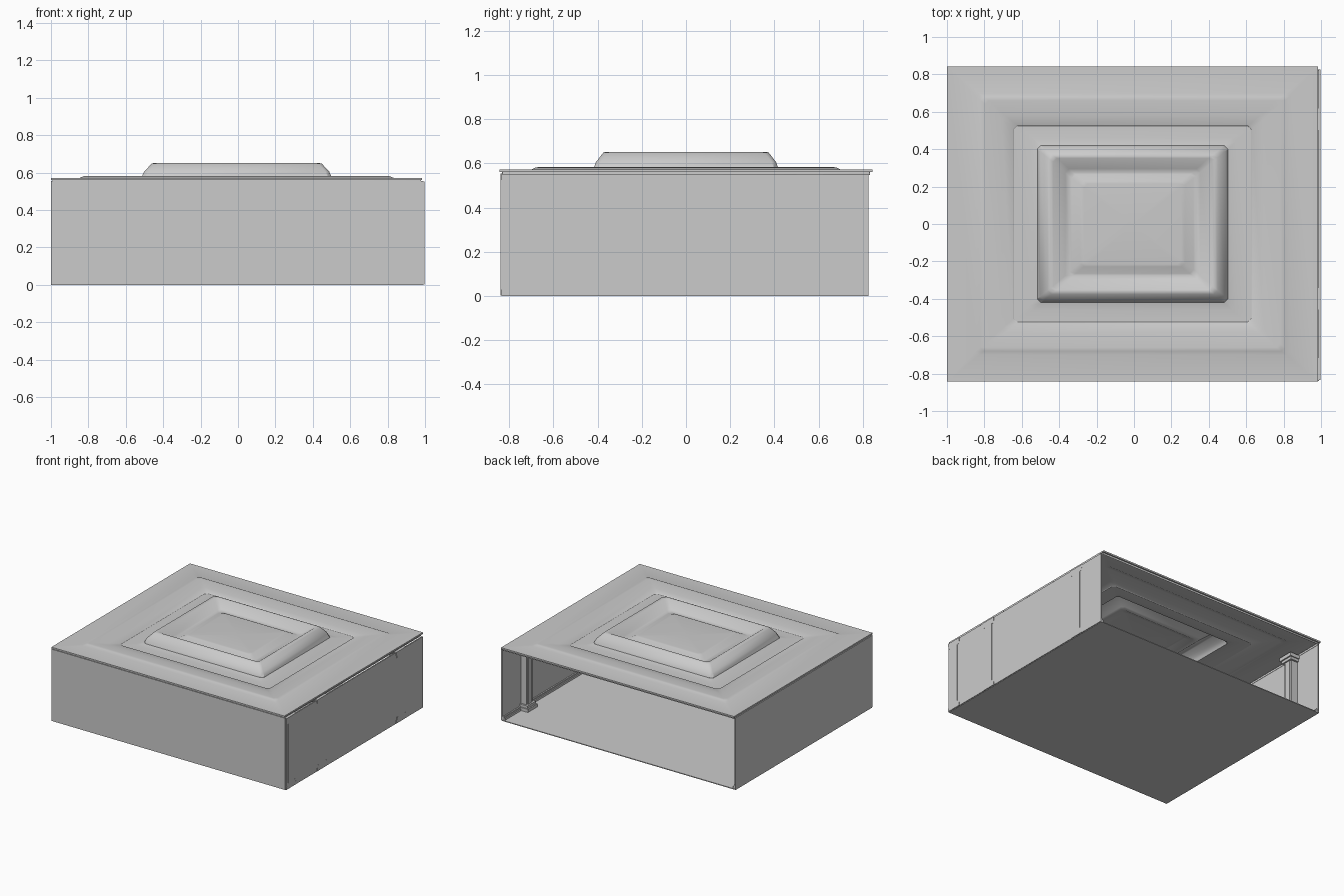
import bpy, bmesh

if "Cube" in bpy.data.objects:
    bpy.data.objects.remove(bpy.data.objects["Cube"])


def box(name, x0, x1, y0, y1, z0, z1):
    bpy.ops.mesh.primitive_cube_add(size=1, location=((x0 + x1) / 2, (y0 + y1) / 2, (z0 + z1) / 2))
    ob = bpy.context.object
    ob.name = name
    ob.scale = (x1 - x0, y1 - y0, z1 - z0)
    bpy.ops.object.transform_apply(location=False, rotation=False, scale=True)
    return ob


# Floor and three walls (the back stays open)
box("floor", -1, 0.99, -0.835, 0.825, 0, 0.006)
box("front_wall", -1, 0.99, -0.84, -0.832, 0.003, 0.555)
box("left_wall", -1, -0.992, -0.835, 0.825, 0.003, 0.555)
box("right_wall", 0.987, 0.996, -0.835, 0.825, 0.003, 0.55)

# Baseboards with a thin cap strip
for h, d in ((0.022, 0.018), (0.032, 0.01)):
    box("front_baseboard", -0.995, 0.99, -0.835, -0.832 + d, 0.004, h)
    box("left_baseboard", -0.995, -0.992 + d, -0.833, 0.82, 0.004, h)
    box("right_baseboard", 0.987 - d, 0.99, -0.833, 0.82, 0.004, h)


# Pilasters on side walls: stepped base, shaft, raised face, stepped capital
def pilaster(side, y):
    wall = 0.998 if side > 0 else -0.996
    parts = [(0.085, 0.06, 0.004, 0.03), (0.075, 0.052, 0.03, 0.05),
             (0.058, 0.038, 0.05, 0.505), (0.064, 0.024, 0.05, 0.505),
             (0.075, 0.052, 0.505, 0.525), (0.085, 0.06, 0.525, 0.552)]
    for depth, half, z0, z1 in parts:
        x = wall - side * depth
        box("pilaster", min(x, wall), max(x, wall), y - half, y + half, z0, z1)


for side in (-1, 1):
    for y in (0.56, -0.40, -0.775):
        pilaster(side, y)

# Tray ceiling: rectangular rings (half width, half depth, height) joined inward
rings = [(0.985, 0.832, 0.548), (0.985, 0.832, 0.56), (0.992, 0.843, 0.56), (0.992, 0.843, 0.572),
         (0.84, 0.70, 0.572), (0.815, 0.68, 0.582), (0.79, 0.66, 0.583),
         (0.70, 0.58, 0.57), (0.64, 0.53, 0.567), (0.635, 0.525, 0.562),
         (0.55, 0.46, 0.562), (0.51, 0.42, 0.572), (0.495, 0.408, 0.605),
         (0.455, 0.375, 0.648), (0.44, 0.362, 0.652), (0.425, 0.352, 0.65),
         (0.36, 0.295, 0.602), (0.34, 0.275, 0.596), (0.325, 0.265, 0.598),
         (0.28, 0.228, 0.618), (0.26, 0.215, 0.62)]
bm = bmesh.new()
prev = None
for hx, hy, z in rings:
    c = min(0.02, (0.992 - hx) * 0.12)  # small chamfer at inner corners
    pts = []
    for sx, sy in ((-1, -1), (1, -1), (1, 1), (-1, 1)):
        a, b = (sx * hx, sy * (hy - c)), (sx * (hx - c), sy * hy)
        pts += [a, b] if sx * sy > 0 else [b, a]
    ring = [bm.verts.new((x - 0.007, y, z)) for x, y in pts]
    if prev:
        for i in range(8):
            j = (i + 1) % 8
            bm.faces.new((prev[i], prev[j], ring[j], ring[i]))
    prev = ring
centre = bm.verts.new((-0.007, 0, 0.612))
for i in range(8):
    bm.faces.new((prev[i], prev[(i + 1) % 8], centre))
bmesh.ops.remove_doubles(bm, verts=bm.verts, dist=0.0001)
bmesh.ops.recalc_face_normals(bm, faces=bm.faces)
mesh = bpy.data.meshes.new("tray_ceiling")
bm.to_mesh(mesh)
bm.free()
ceiling = bpy.data.objects.new("tray_ceiling", mesh)
bpy.context.collection.objects.link(ceiling)
thick = ceiling.modifiers.new("thickness", "SOLIDIFY")
thick.thickness = 0.004
bpy.ops.object.select_all(action="DESELECT")
ceiling.select_set(True)
bpy.context.view_layer.objects.active = ceiling
bpy.ops.object.shade_smooth_by_angle(angle=0.6)
